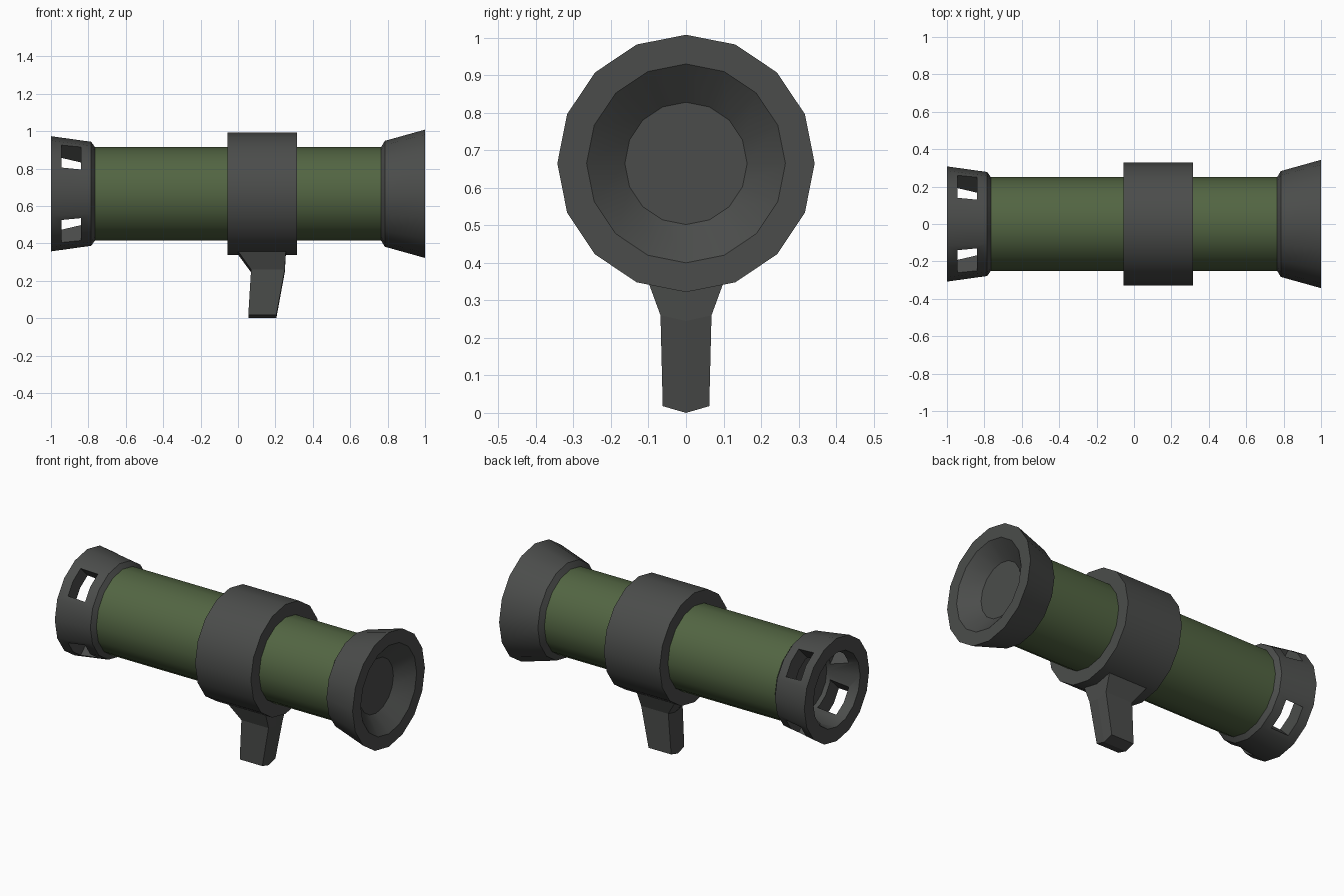
import bpy, bmesh, math
from mathutils import Matrix

if "Cube" in bpy.data.objects:
    bpy.data.objects.remove(bpy.data.objects["Cube"])

SIDES = 16
AXIS_Z = 0.665


def material(name, rgb):
    m = bpy.data.materials.new(name)
    m.diffuse_color = (*rgb, 1)
    m.use_nodes = True
    m.node_tree.nodes["Principled BSDF"].inputs["Base Color"].default_value = m.diffuse_color
    return m


GREEN = material("olive_green", (0.085, 0.13, 0.055))
DARK = material("dark_grey", (0.07, 0.073, 0.07))


def finish(name, bm, mat):
    bmesh.ops.recalc_face_normals(bm, faces=bm.faces[:])
    me = bpy.data.meshes.new(name)
    bm.to_mesh(me)
    bm.free()
    ob = bpy.data.objects.new(name, me)
    bpy.context.collection.objects.link(ob)
    me.materials.append(mat)
    return ob


def activate(ob):
    bpy.ops.object.select_all(action='DESELECT')
    ob.select_set(True)
    bpy.context.view_layer.objects.active = ob


def smooth(ob):
    activate(ob)
    bpy.ops.object.shade_smooth_by_angle(angle=math.radians(30))


def lathe(name, profile, mat):
    """Revolve (x, radius) points around the launcher axis."""
    bm = bmesh.new()
    rings = []
    for x, r in profile:
        if r == 0:
            rings.append([bm.verts.new((x, 0, AXIS_Z))] * SIDES)
        else:
            rings.append([bm.verts.new((x, r * math.sin(a), AXIS_Z + r * math.cos(a)))
                          for a in (2 * math.pi * i / SIDES for i in range(SIDES))])
    for a, b in zip(rings, rings[1:]):
        for i in range(SIDES):
            j = (i + 1) % SIDES
            bm.faces.new(list(dict.fromkeys((a[i], a[j], b[j], b[i]))))
    return finish(name, bm, mat)


# Main tube and central collar
smooth(lathe("tube", [(-0.78, 0), (-0.78, 0.25), (0.78, 0.25), (0.78, 0)], GREEN))
smooth(lathe("collar", [(-0.055, 0), (-0.055, 0.328), (0.315, 0.328), (0.315, 0)], DARK))

# Flared muzzle with a dished opening
smooth(lathe("muzzle", [(0.765, 0), (0.765, 0.25), (0.785, 0.283), (1, 0.343),
                        (1, 0.265), (0.917, 0.163), (0.917, 0)], DARK))

# Hollow rear nozzle with four diagonal vents
nozzle = lathe("rear_nozzle", [(-0.765, 0), (-0.765, 0.25), (-0.785, 0.278), (-1, 0.308),
                               (-1, 0.222), (-0.815, 0.17), (-0.815, 0)], DARK)
bm = bmesh.new()
for k in range(4):
    bmesh.ops.create_cube(bm, size=1, matrix=(
        Matrix.Translation((-0.892, 0, AXIS_Z))
        @ Matrix.Rotation(math.radians(45 + 90 * k), 4, 'X')
        @ Matrix.Translation((0, 0, 0.27))
        @ Matrix.Diagonal((0.106, 0.17, 0.28, 1))))
cutter = finish("vent_cutter", bm, DARK)
cutter.hide_render = True
mod = nozzle.modifiers.new("vents", 'BOOLEAN')
mod.operation = 'DIFFERENCE'
mod.solver = 'EXACT'
mod.object = cutter
activate(nozzle)
bpy.ops.object.modifier_apply(modifier=mod.name)
bpy.data.objects.remove(cutter)
smooth(nozzle)

# Grip: rows of (x back, x front, half width, edge z, centre ridge z)
bm = bmesh.new()
rows = [(-0.015, 0.257, 0.112, 0.38, 0.36),
        (0.07, 0.25, 0.068, 0.26, 0.245),
        (0.055, 0.205, 0.062, 0.018, 0.0)]
loops = []
for x0, x1, w, ze, zc in rows:
    loops.append([bm.verts.new(p) for p in (
        (x0, -w, ze), (x0, 0, zc), (x0, w, ze),
        (x1, w, ze), (x1, 0, zc), (x1, -w, ze))])
for a, b in zip(loops, loops[1:]):
    for i in range(6):
        j = (i + 1) % 6
        bm.faces.new((a[i], a[j], b[j], b[i]))
for lp in (loops[0], loops[-1]):
    bm.faces.new((lp[0], lp[1], lp[4], lp[5]))
    bm.faces.new((lp[1], lp[2], lp[3], lp[4]))
finish("grip", bm, DARK)
